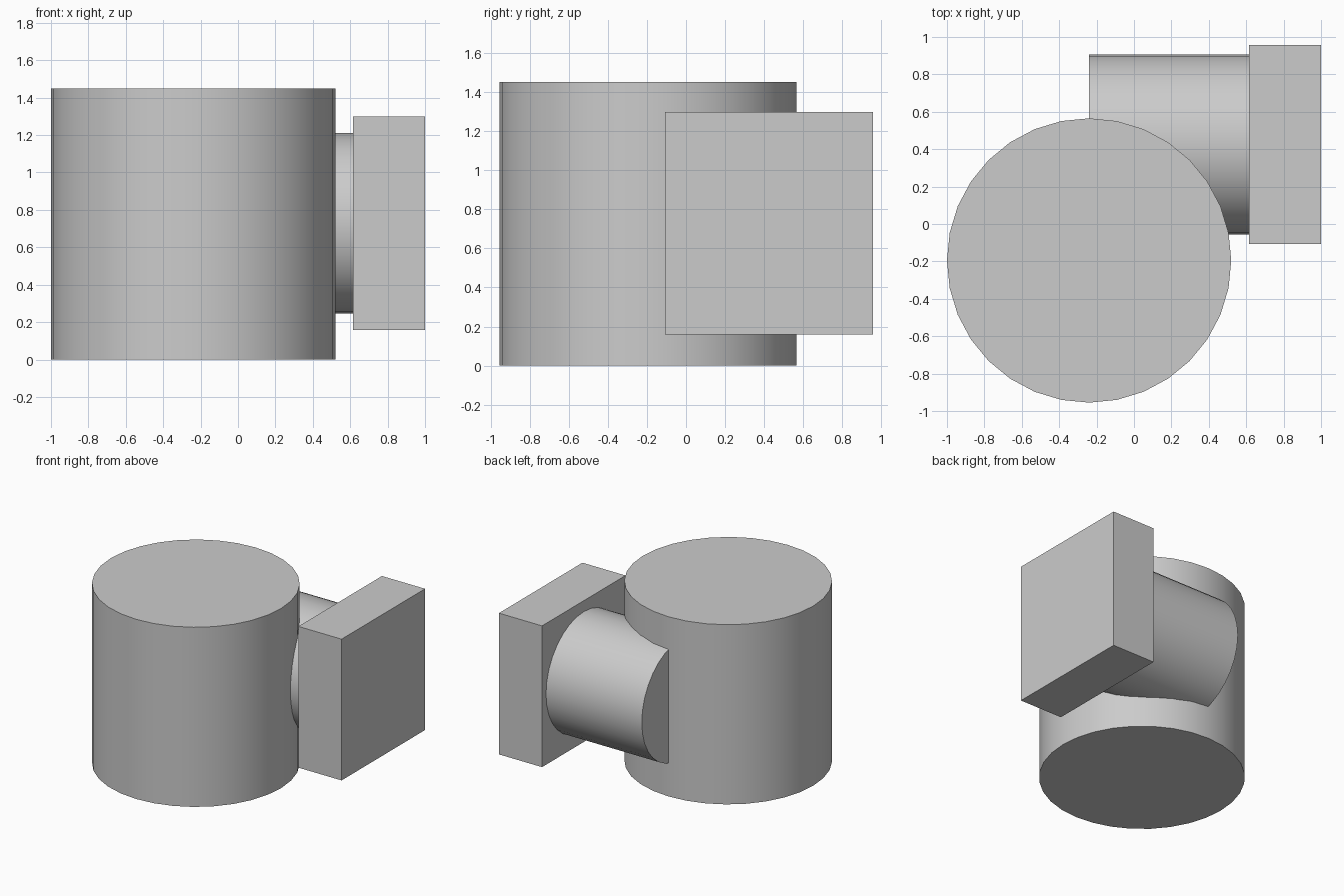
import bpy
from math import radians

cube = bpy.data.objects.get("Cube")
if cube:
    bpy.data.objects.remove(cube, do_unlink=True)

# One plain grey for every part
grey = bpy.data.materials.new("light_grey")
grey.use_nodes = True
grey.diffuse_color = (0.6, 0.6, 0.6, 1)
grey.node_tree.nodes["Principled BSDF"].inputs["Base Color"].default_value = (0.6, 0.6, 0.6, 1)


def finish(name):
    obj = bpy.context.object
    obj.name = obj.data.name = name
    obj.data.materials.append(grey)
    return obj


def cylinder(name, radius, depth, centre, rotation=(0, 0, 0)):
    bpy.ops.mesh.primitive_cylinder_add(vertices=32, radius=radius, depth=depth,
                                        location=centre, rotation=rotation)
    finish(name)
    bpy.ops.object.shade_smooth_by_angle(angle=radians(30))


DRUM_X, DRUM_Y, HEIGHT = -0.24, -0.195, 1.45
PIPE_Y, PIPE_Z = 0.425, 0.728
PLATE_X, END_X = 0.615, 1.0

# Upright drum
cylinder("drum", 0.76, HEIGHT, (DRUM_X, DRUM_Y, HEIGHT / 2))

# Horizontal pipe, starting at the drum's centre line
cylinder("side_pipe", 0.482, PLATE_X - DRUM_X,
         ((PLATE_X + DRUM_X) / 2, PIPE_Y, PIPE_Z), (0, radians(90), 0))

# Rectangular flange closing the pipe
bpy.ops.mesh.primitive_cube_add(size=1, location=((PLATE_X + END_X) / 2, PIPE_Y, PIPE_Z))
flange = finish("flange_block")
flange.scale = (END_X - PLATE_X, 1.065, 1.14)
